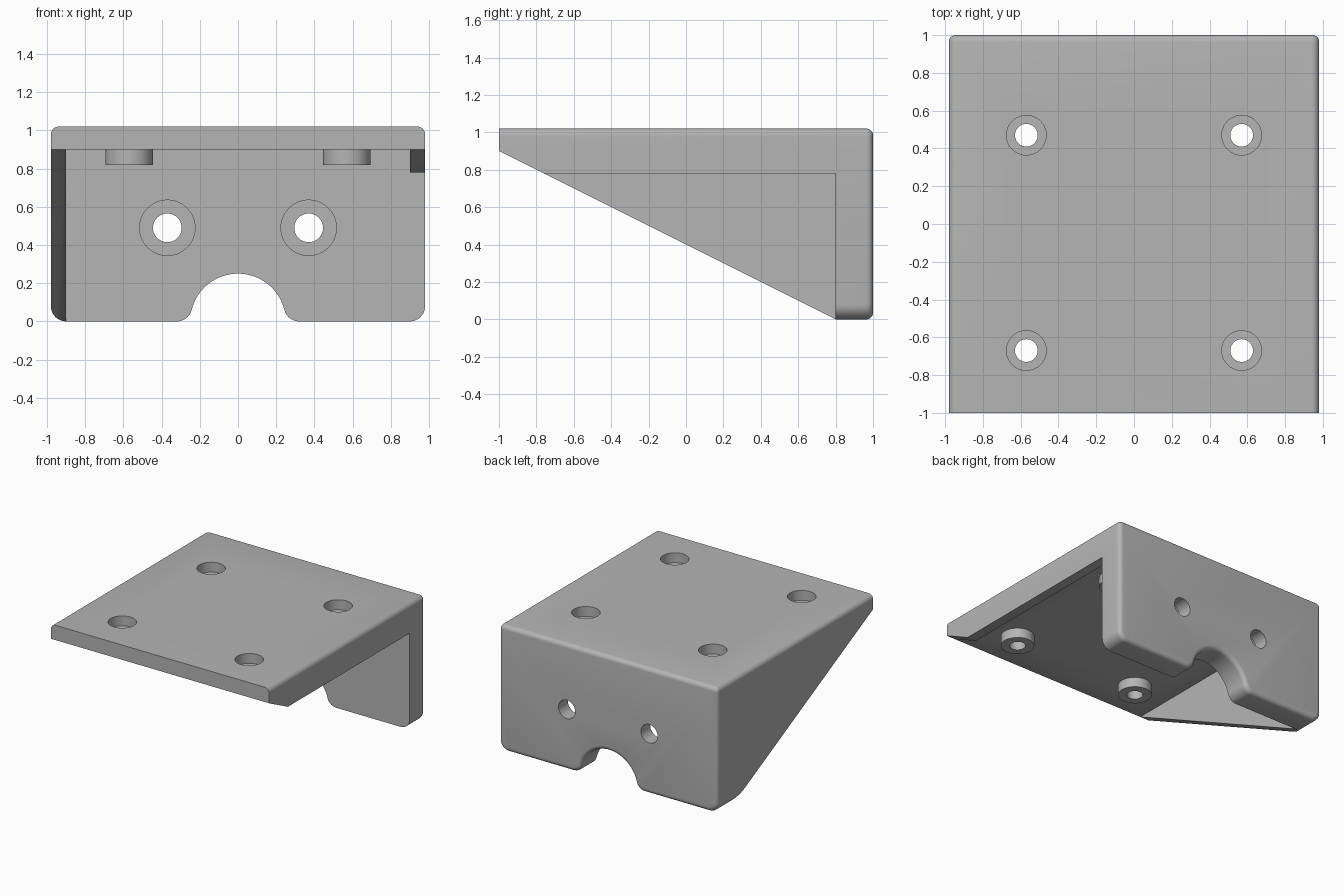
import bpy, bmesh, math
from mathutils import Matrix, Vector

cube = bpy.data.objects.get("Cube")
if cube:
    bpy.data.objects.remove(cube, do_unlink=True)

W, TOP, WALL_Y = 0.98, 1.02, 0.8      # half width, height, front of the back wall
PLATE_Z, EDGE = 0.9, 0.035            # underside of the top plate, back rounding

grey = bpy.data.materials.new("plain_grey")
grey.use_nodes = True
grey.diffuse_color = (0.46, 0.46, 0.46, 1)
grey.node_tree.nodes["Principled BSDF"].inputs["Base Color"].default_value = grey.diffuse_color


def make_object(name, bm):
    bmesh.ops.recalc_face_normals(bm, faces=bm.faces)
    mesh = bpy.data.meshes.new(name)
    bm.to_mesh(mesh)
    bm.free()
    mesh.materials.append(grey)
    obj = bpy.data.objects.new(name, mesh)
    bpy.context.collection.objects.link(obj)
    return obj


def prism(points, direction):
    """Extrude a closed outline along a direction."""
    bm = bmesh.new()
    face = bm.faces.new([bm.verts.new(p) for p in points])
    moved = bmesh.ops.extrude_face_region(bm, geom=[face], use_keep_orig=True)["geom"]
    bmesh.ops.translate(bm, vec=Vector(direction),
                        verts=[g for g in moved if isinstance(g, bmesh.types.BMVert)])
    return bm


def box(name, lo, hi):
    pts = [(lo[0], lo[1], lo[2]), (hi[0], lo[1], lo[2]), (hi[0], hi[1], lo[2]), (lo[0], hi[1], lo[2])]
    return make_object(name, prism(pts, (0, 0, hi[2] - lo[2])))


def cylinder(name, radius, start, end):
    start, end = Vector(start), Vector(end)
    axis = end - start
    bm = bmesh.new()
    turn = axis.to_track_quat('Z', 'Y').to_matrix().to_4x4()
    bmesh.ops.create_cone(bm, cap_ends=True, segments=64, radius1=radius, radius2=radius,
                          depth=axis.length, matrix=Matrix.Translation((start + end) / 2) @ turn)
    return make_object(name, bm)


def combine(body, tool, operation='DIFFERENCE'):
    tool.hide_render = True
    mod = body.modifiers.new("cut", 'BOOLEAN')
    mod.operation, mod.object, mod.solver = operation, tool, 'EXACT'
    bpy.context.view_layer.objects.active = body
    bpy.ops.object.modifier_apply(modifier=mod.name)
    bpy.data.objects.remove(tool, do_unlink=True)


def arc(cx, cz, r, a0, a1, steps):
    angles = [math.radians(a0 + (a1 - a0) * i / steps) for i in range(steps + 1)]
    return [(cx + r * math.cos(a), cz + r * math.sin(a)) for a in angles]


# Half outline from the arch crown out to the top corner, then mirrored
ARCH, FILLET, CORNER = 0.25, 0.08, 0.04
fx = math.sqrt((ARCH + FILLET) ** 2 - FILLET ** 2)
tangent = math.degrees(math.atan2(FILLET, fx))
half = arc(0, 0, ARCH, 90, tangent, 20)
half += arc(fx, FILLET, FILLET, 180 + tangent, 270, 10)[1:]
half += arc(W - FILLET, FILLET, FILLET, -90, 0, 10)
half += arc(W - CORNER, TOP - CORNER, CORNER, 0, 90, 8)
outline = half + [(-x, z) for x, z in reversed(half[1:])]

# Solid bracket block with a rounded back rim
bm = prism([(x, -1, z) for x, z in outline], (0, 2, 0))
rim = [e for e in bm.edges if all(v.co.y > 0.99 for v in e.verts)]
bmesh.ops.recalc_face_normals(bm, faces=bm.faces)
bmesh.ops.bevel(bm, geom=rim, offset=EDGE, segments=5, profile=0.5,
                affect='EDGES', clamp_overlap=False)
bracket = make_object("bracket", bm)

# Hollow, open side below the short rib, and sloping lower edge
combine(bracket, box("hollow_cutter", (-0.9, -1.5, -0.5), (0.9, WALL_Y, PLATE_Z)))
combine(bracket, box("side_cutter", (0.85, -1.5, -0.5), (1.5, WALL_Y, 0.78)))
slope = [(-1.5, -1.4, 1.1), (-1.5, WALL_Y, 0), (-1.5, WALL_Y, -0.5), (-1.5, -1.4, -0.5)]
combine(bracket, make_object("slope_cutter", prism(slope, (3, 0, 0))))

# Top plate bosses with recessed screw holes
for x in (-0.57, 0.57):
    for y in (-0.67, 0.47):
        combine(bracket, cylinder("boss", 0.125, (x, y, 0.82), (x, y, 0.925)), 'UNION')
        combine(bracket, cylinder("recess", 0.105, (x, y, 0.94), (x, y, 1.2)))
        combine(bracket, cylinder("hole", 0.06, (x, y, 0.7), (x, y, 1.1)))

# Back wall screw holes, recessed from the inside
for x in (-0.37, 0.37):
    combine(bracket, cylinder("recess", 0.145, (x, 0.6, 0.49), (x, WALL_Y + 0.08, 0.49)))
    combine(bracket, cylinder("hole", 0.075, (x, 0.6, 0.49), (x, 1.2, 0.49)))

bpy.ops.object.select_all(action='DESELECT')
bracket.select_set(True)
bpy.context.view_layer.objects.active = bracket
bpy.ops.object.shade_smooth_by_angle(angle=math.radians(30))
